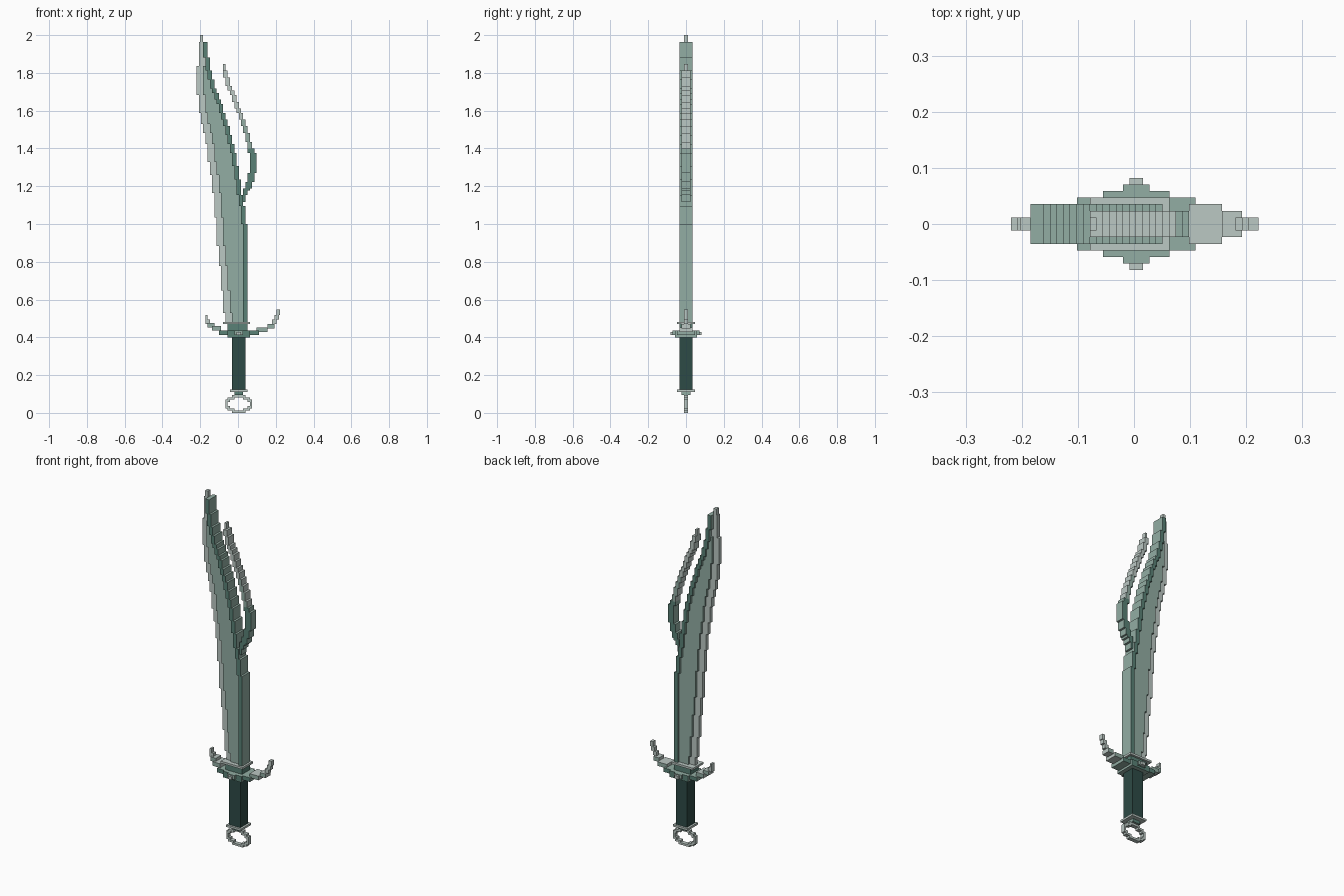
import bpy
import bmesh

if "Cube" in bpy.data.objects:
    bpy.data.objects.remove(bpy.data.objects["Cube"], do_unlink=True)

U = 2 / 170      # size of one block
SHIFT = 0.004    # middle of the grip in x
LIGHT, MID, DARK, GRIP = range(4)


def material(name, colour):
    mat = bpy.data.materials.new(name)
    mat.use_nodes = True
    rgba = (*colour, 1)
    mat.diffuse_color = rgba
    mat.node_tree.nodes["Principled BSDF"].inputs["Base Color"].default_value = rgba
    return mat


MATERIALS = [
    material("pale_jade", (0.5, 0.58, 0.55)),
    material("jade", (0.29, 0.42, 0.37)),
    material("deep_jade", (0.1, 0.22, 0.18)),
    material("dark_grip", (0.027, 0.069, 0.061)),
]


def build(name, boxes):
    """Join boxes (x0, x1, z0, z1, half depth, face colour, edge colour) into one part."""
    bm = bmesh.new()
    for x0, x1, z0, z1, depth, face_col, edge_col in boxes:
        verts = bmesh.ops.create_cube(bm, size=1)["verts"]
        for v in verts:
            v.co.x = SHIFT + U * (x1 if v.co.x > 0 else x0)
            v.co.y = U * (depth if v.co.y > 0 else -depth)
            v.co.z = U * (z1 if v.co.z > 0 else z0)
        for face in {f for v in verts for f in v.link_faces}:
            face.normal_update()
            face.material_index = face_col if abs(face.normal.y) > 0.5 else edge_col
    mesh = bpy.data.meshes.new(name)
    bm.to_mesh(mesh)
    bm.free()
    for mat in MATERIALS:
        mesh.materials.append(mat)
    obj = bpy.data.objects.new(name, mesh)
    bpy.context.collection.objects.link(obj)
    return obj


def follow(points, z):
    """Height-to-x lookup along a polyline, snapped to blocks."""
    for (za, xa), (zb, xb) in zip(points, points[1:]):
        if z <= zb:
            return round(xa + (xb - xa) * (z - za) / (zb - za))
    return round(points[-1][1])


def stack(name, bottom, top, row):
    """Merge equal block rows into taller boxes; row(z) gives x0, x1, depth, colours."""
    boxes, start = [], bottom
    for z in range(bottom, top):
        here = row(z + 0.5)
        if z + 1 == top or row(z + 1.5) != here:
            x0, x1, *rest = here
            if x1 > x0:
                boxes.append((x0, x1, start, z + 1, *rest))
            start = z + 1
    return build(name, boxes)


def mirrored(boxes):
    """Repeat boxes on the other side of the grip."""
    return boxes + [(-b[1], -b[0], *b[2:]) for b in boxes]


# Blade: thin pale cutting edge, jade body, thick spine
EDGE = [(41, -6), (49, -7), (61, -8), (80, -10), (96, -11), (110, -13),
        (124, -15), (132, -17), (146, -19), (155, -19), (157, -18), (167, -18)]
SPINE = [(41, 4), (79, 4), (91, 3), (98, 1.5), (110, -0.3), (118, -1.6),
         (128, -4.2), (139, -7.6), (146, -10.5), (156, -13), (167, -14.4)]


def edge_row(z):
    x = follow(EDGE, z)
    return x, min(x + 3, follow(SPINE, z) - 2), 1, LIGHT, LIGHT


def body_row(z):
    return follow(EDGE, z) + 3, follow(SPINE, z) - 2, 2, MID, MID


def spine_row(z):
    x = follow(SPINE, z)
    return x - 2, x, 3, DARK, MID


stack("blade_edge", 41, 167, edge_row)
stack("blade_body", 41, 167, body_row)
stack("blade_spine", 41, 167, spine_row)
build("blade_tip", [(-17.5, -16, 167, 170, 1, LIGHT, LIGHT)])

# Curved prong growing from the spine
PRONG = [(94, 1.3), (98, 2.5), (104, 4.5), (110, 6), (117, 5.6),
         (128, 3), (136, 0), (144, -3), (148, -5), (157, -6.4)]


def prong_row(z):
    x = follow(PRONG, z)
    if z > 119:
        return x - 1, x + 1, 2, LIGHT if z > 132 else MID, LIGHT
    return x - 1, x + (2 if z > 100 else 1), 2, DARK, MID


stack("prong", 94, 154, prong_row)
build("prong_tip", [(-7, -6, 154, 157, 1, LIGHT, LIGHT)])

# Guard: stepped middle, collar and two upswept arms
build("guard_middle", [
    (-9, 9, 35, 37, 4, DARK, MID),
    (-5, 5, 34, 37, 5, DARK, MID),
    (-2, 2, 35, 37, 6, MID, MID),
    (-1, 1, 35, 36.5, 7, LIGHT, LIGHT),
])
build("guard_collar", [(-5, 4, 37, 40, 3, DARK, DARK)])
build("collar_plate", [(-7, 5, 40, 41, 4, LIGHT, LIGHT)])
build("left_guard_arm", [
    (8, 13, 36.5, 38.5, 3, MID, LIGHT),
    (13, 16, 38, 40, 2, MID, LIGHT),
    (15, 17, 40, 42, 1, LIGHT, LIGHT),
    (16, 18, 42, 44, 1, LIGHT, LIGHT),
    (17, 18.5, 44, 46.5, 1, LIGHT, LIGHT),
])
build("right_guard_arm", [
    (-12, -8, 37, 39, 3, MID, LIGHT),
    (-14, -11, 38.5, 40.5, 2, MID, LIGHT),
    (-15, -13, 40, 42, 1, LIGHT, LIGHT),
    (-15, -14, 42, 44, 1, LIGHT, LIGHT),
])

# Grip and pommel
build("grip", [(-3, 3, 10.5, 34, 3, GRIP, GRIP)])
build("pommel_plate", [(-4, 4, 9.5, 10.5, 4, LIGHT, LIGHT)])
build("pommel_neck", [(-2, 2, 8, 9.5, 2, DARK, MID)])
ring_side = [(x0, x1, z0, z1, 1, LIGHT, LIGHT) for x0, x1, z0, z1 in (
    (0, 3, 0, 1), (2, 5, 1, 2), (4, 6, 2, 3), (5, 6, 3, 5),
    (4, 6, 5, 6), (2, 5, 6, 7), (0, 3, 7, 8))]
build("pommel_ring", mirrored(ring_side))
